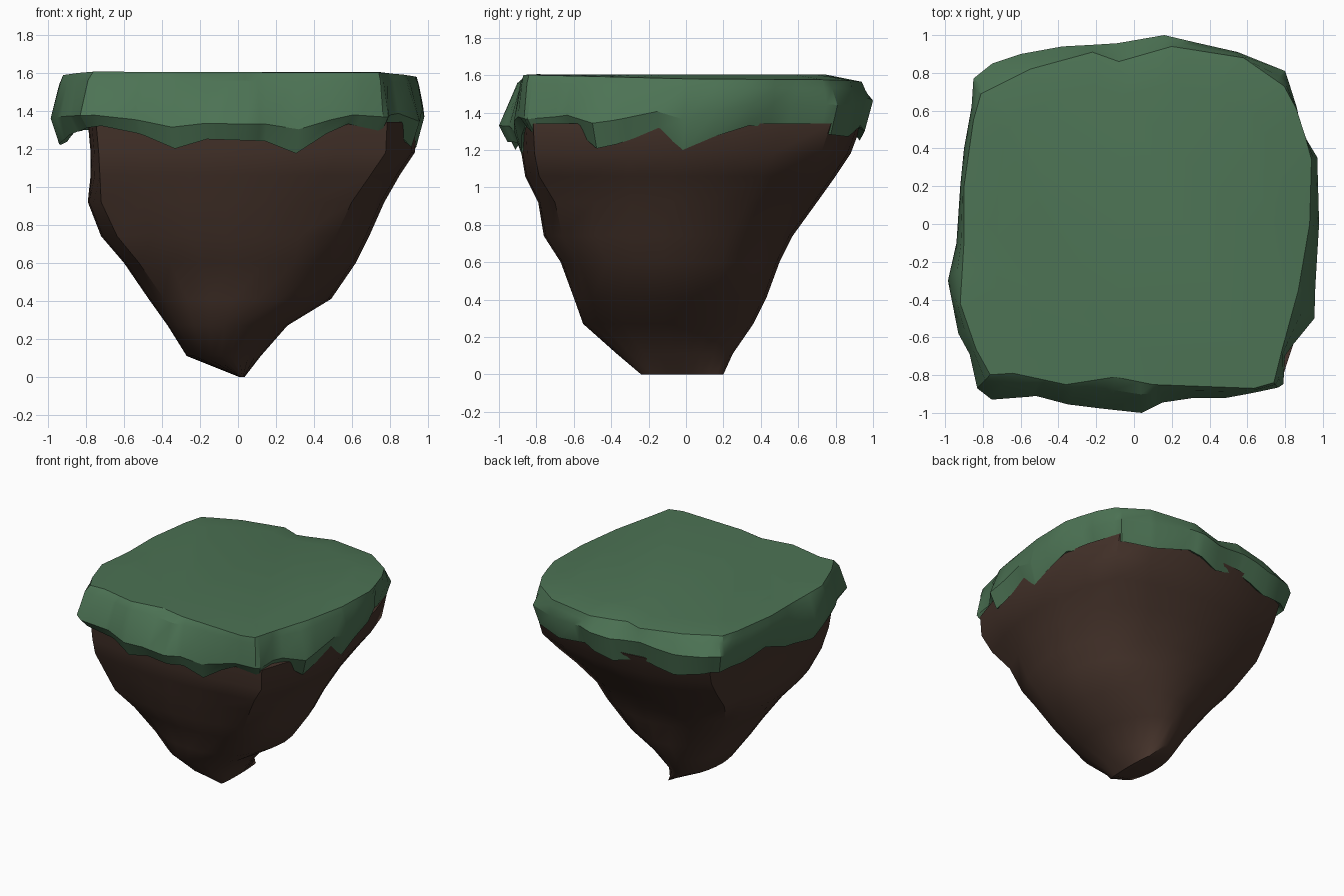
import bpy, bmesh, math

if "Cube" in bpy.data.objects:
    bpy.data.objects.remove(bpy.data.objects["Cube"])

def material(name, rgb):
    m = bpy.data.materials.new(name)
    m.diffuse_color = (*rgb, 1)
    m.use_nodes = True
    m.node_tree.nodes["Principled BSDF"].inputs["Base Color"].default_value = m.diffuse_color
    return m

def loft(name, rings, mat, angle):
    """Skin a stack of equal-length rings (bottom to top) and cap both ends."""
    bm = bmesh.new()
    loops = [[bm.verts.new(p) for p in r] for r in rings]
    n = len(loops[0])
    for a, b in zip(loops, loops[1:]):
        for i in range(n):
            j = (i + 1) % n
            bm.faces.new((a[i], a[j], b[j], b[i]))
    bm.faces.new(loops[0][::-1])
    bm.faces.new(loops[-1])
    bmesh.ops.recalc_face_normals(bm, faces=bm.faces)
    me = bpy.data.meshes.new(name)
    bm.to_mesh(me)
    bm.free()
    ob = bpy.data.objects.new(name, me)
    bpy.context.collection.objects.link(ob)
    me.materials.append(mat)
    bpy.ops.object.select_all(action='DESELECT')
    ob.select_set(True)
    bpy.context.view_layer.objects.active = ob
    bpy.ops.object.shade_smooth_by_angle(angle=math.radians(angle))
    return ob

def polar(poly):
    return sorted((math.degrees(math.atan2(y, x)) % 360, x, y) for x, y in poly)

def outline_at(poly, deg):
    """Point where a ray from the centre crosses the outline."""
    p = polar(poly)
    dx, dy = math.cos(math.radians(deg)), math.sin(math.radians(deg))
    for i in range(len(p)):
        a0, x0, y0 = p[i - 1]
        a1, x1, y1 = p[i]
        if (deg - a0) % 360 <= (a1 - a0) % 360:
            ex, ey = x1 - x0, y1 - y0
            r = (x0 * ey - y0 * ex) / (dx * ey - dy * ex)
            return r * dx, r * dy

def height_at(table, deg):
    for i in range(len(table)):
        a0, z0 = table[i - 1]
        a1, z1 = table[i]
        span = (a1 - a0) % 360
        t = (deg - a0) % 360
        if t <= span:
            return z0 + (z1 - z0) * t / span

grass_mat = material("grass green", (0.073, 0.171, 0.089))
soil_mat = material("soil brown", (0.058, 0.032, 0.023))

# Grass cap: widest outline, flat top outline, ragged lower lip and rim heights by angle
outer = [(-.83, -.87), (-.74, -.94), (-.52, -.91), (-.33, -.96), (.04, -1), (.15, -.945),
         (.32, -.92), (.5, -.92), (.65, -.89), (.79, -.86), (.8, -.69), (.955, -.5),
         (.96, -.33), (.98, 0), (.97, .36), (.89, .47), (.86, .63), (.8, .81),
         (.55, .91), (.33, .96), (.16, 1), (-.1, .955), (-.38, .94), (-.6, .9),
         (-.75, .85), (-.85, .77), (-.86, .62), (-.9, .4), (-.92, .2), (-.94, -.1),
         (-.985, -.3), (-.93, -.58), (-.87, -.69)]
top = [(-.76, -.8), (-.64, -.79), (-.36, -.85), (-.1, -.81), (.1, -.85), (.64, -.87),
       (.74, -.84), (.78, -.68), (.87, -.35), (.93, 0), (.94, .36), (.86, .61), (.795, .73),
       (.58, .88), (.2, .94), (-.08, .86), (-.22, .91), (-.55, .82), (-.81, .69),
       (-.85, .55), (-.9, .2), (-.9, -.1), (-.92, -.42), (-.83, -.68)]
lip = [(9, 1.27), (20, 1.33), (33, 1.32), (46, 1.28), (60, 1.27), (75, 1.33), (90, 1.25),
       (105, 1.32), (120, 1.25), (135, 1.3), (150, 1.29), (165, 1.33), (180, 1.25),
       (195, 1.22), (206, 1.25), (217, 1.29), (231, 1.32), (239, 1.28), (250, 1.2),
       (260, 1.25), (279, 1.24), (290, 1.17), (298, 1.28), (304, 1.33), (313, 1.29),
       (323, 1.32), (333, 1.2), (351, 1.31), (359, 1.2)]
rim = [(0, 1.58), (45, 1.575), (90, 1.56), (135, 1.575), (190, 1.575), (226, 1.605), (312, 1.6)]
marks = sorted([p[0] for p in polar(outer)] + [p[0] for p in polar(top)] + [a for a, z in lip])
angles = []
for a in marks:
    if not angles or a - angles[-1] > 1.2:
        angles.append(a)
inner_r, lip_r, mid_r, edge_r, top_r, flat_r = [], [], [], [], [], []
for a in angles:
    ox, oy = outline_at(outer, a)
    tx, ty = outline_at(top, a)
    z, zt = height_at(lip, a), height_at(rim, a)
    inner_r.append((ox * .88, oy * .88, 1.345))
    lip_r.append((ox * .955, oy * .955, z))
    mid_r.append((ox, oy, .45 * z + .55 * (1.5 + .1 * math.sin(math.radians(a)))))
    edge_r.append((tx * .6 + ox * .4, ty * .6 + oy * .4, zt - .045))
    top_r.append((tx, ty, zt))
    flat_r.append((tx * .8, ty * .8, 1.602))
loft("grass_cap", [inner_r, lip_r, mid_r, edge_r, top_r, flat_r], grass_mat, 32)

# Soil body: (z, xmin, xmax, ymin, ymax, corner fullness)
levels = [(0, .005, .035, -.24, .2, .75), (.11, -.27, .12, -.37, .25, .77),
          (.27, -.37, .26, -.55, .36, .78), (.41, -.47, .49, -.6, .43, .8),
          (.6, -.6, .62, -.67, .5, .84), (.74, -.72, .69, -.76, .57, .85),
          (.92, -.79, .77, -.79, .7, .88), (1.06, -.775, .85, -.86, .8, .91),
          (1.18, -.775, .93, -.88, .88, .92), (1.34, -.79, .94, -.89, .94, .92)]
SEG = 6
rings = []
for z, x0, x1, y0, y1, c in levels:
    cx, cy = (x0 + x1) / 2, (y0 + y1) / 2
    hx, hy = (x1 - x0) / 2, (y1 - y0) / 2
    # the right and back sides bulge more than the left and front
    l, f = cx - hx * (c + .03), cy - hy * c
    r, b = cx + hx * (c - .1), cy + hy * (c - .1)
    corners = [(l, f), (r, f), (r, b), (l, b)]
    bulge = [(0, y0 - f), (x1 - r, 0), (0, y1 - b), (x0 - l, 0)]
    ring = []
    for s in range(4):
        (ax, ay), (bx, by), (px, py) = corners[s], corners[(s + 1) % 4], bulge[s]
        for k in range(SEG):
            t = k / SEG
            w = 4 * t * (1 - t)
            ring.append((ax + (bx - ax) * t + px * w, ay + (by - ay) * t + py * w, z))
    rings.append(ring)
loft("soil_body", rings, soil_mat, 40)
